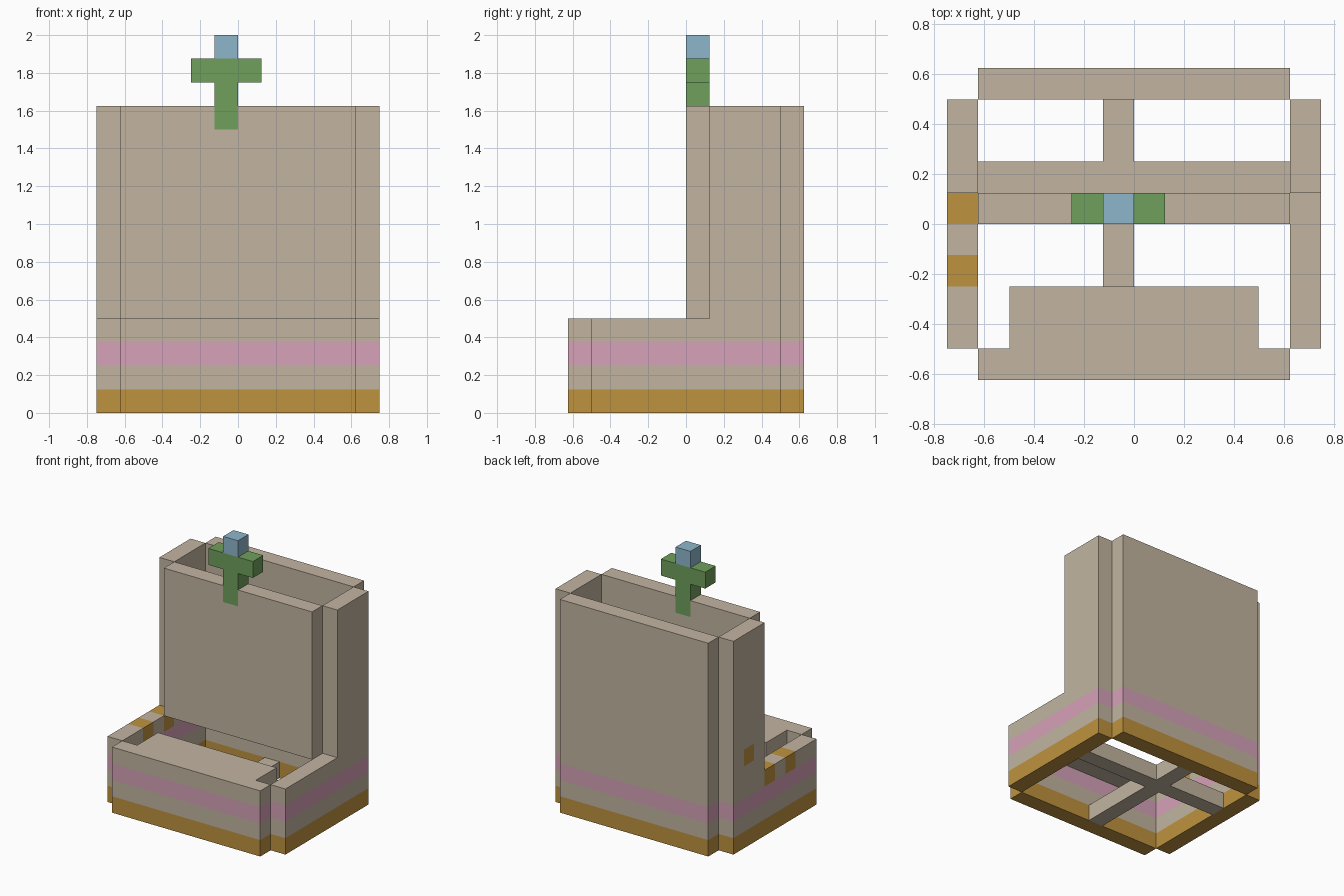
import bpy, bmesh
from mathutils import Vector

if "Cube" in bpy.data.objects:
    bpy.data.objects.remove(bpy.data.objects["Cube"])

U = 0.125  # one block; all measurements below are in blocks


def make_mat(name, rgb):
    m = bpy.data.materials.new(name)
    m.diffuse_color = (*rgb, 1)
    m.use_nodes = True
    m.node_tree.nodes["Principled BSDF"].inputs["Base Color"].default_value = m.diffuse_color
    return m


STONE = make_mat("stone", (0.54, 0.46, 0.355))
WOOD = make_mat("orange_wood", (0.52, 0.29, 0.05))
PINK = make_mat("pink_band", (0.67, 0.36, 0.48))
GREEN = make_mat("green", (0.16, 0.35, 0.107))
BLUE = make_mat("blue", (0.27, 0.47, 0.60))

ALL = (-9, 9)
BANDS = [(ALL, ALL, (0, 1), WOOD), (ALL, ALL, (2, 3), PINK)]


def prism(name, profile, axis, lo, hi, base=STONE, paint=()):
    """Extrude a profile along an axis, then cut and colour painted regions."""
    bm = bmesh.new()
    verts = []
    for a, b in profile:
        p = [a, b]
        p.insert(axis, lo)
        verts.append(bm.verts.new(p))
    face = bm.faces.new(verts)
    ext = bmesh.ops.extrude_face_region(bm, geom=[face])
    move = Vector((0, 0, 0))
    move[axis] = hi - lo
    bmesh.ops.translate(bm, vec=move, verts=[g for g in ext["geom"] if isinstance(g, bmesh.types.BMVert)])
    for region in paint:
        for i in range(3):
            if region[i] == ALL:
                continue
            for level in region[i]:
                co, no = Vector((0, 0, 0)), Vector((0, 0, 0))
                co[i], no[i] = level, 1
                bmesh.ops.bisect_plane(bm, geom=bm.verts[:] + bm.edges[:] + bm.faces[:],
                                       dist=1e-4, plane_co=co, plane_no=no)
    mats = [base]
    for region in paint:
        if region[3] not in mats:
            mats.append(region[3])
        for f in bm.faces:
            c = f.calc_center_median()
            if all(region[i][0] - 1e-3 <= c[i] <= region[i][1] + 1e-3 for i in range(3)):
                # skip faces that only touch the top of a region
                if not (f.normal.length and abs(c[2] - region[2][0]) < 1e-3 and region[2][0] > 0):
                    f.material_index = mats.index(region[3])
    bmesh.ops.recalc_face_normals(bm, faces=bm.faces[:])
    bmesh.ops.scale(bm, vec=(U, U, U), verts=bm.verts[:])
    me = bpy.data.meshes.new(name)
    bm.to_mesh(me)
    bm.free()
    for m in mats:
        me.materials.append(m)
    ob = bpy.data.objects.new(name, me)
    bpy.context.collection.objects.link(ob)
    return ob


def block(name, x, y, z, **kw):
    rect = [(x[0], y[0]), (x[1], y[0]), (x[1], y[1]), (x[0], y[1])]
    return prism(name, rect, 2, z[0], z[1], **kw)


# low front wall and tall back wall with colour bands
block("front_wall", (-5, 5), (-5, -4), (0, 4), paint=BANDS)
block("back_wall", (-5, 5), (4, 5), (0, 13), paint=BANDS)

# L-shaped side walls; the left one carries three odd wooden blocks
side = [(-4, 0), (4, 0), (4, 13), (1, 13), (1, 4), (-4, 4)]
odd = [(ALL, (0, 1), (3, 4), WOOD), (ALL, (-2, -1), (3, 4), WOOD), (ALL, (2, 3), (5, 6), WOOD)]
prism("right_wall", side, 0, 5, 6, paint=BANDS)
prism("left_wall", side, 0, -6, -5, paint=BANDS + odd)

# tower front, with the foot of the ornament set into it
block("tower_front", (-5, 5), (0, 1), (4, 13), paint=[((-1, 0), ALL, (12, 13), GREEN)])

# porch slab behind the low front wall
block("porch_slab", (-4, 4), (-4, -2), (3, 4))

# crossed floor beams
beams = [(-1, -4), (0, -4), (0, 1), (5, 1), (5, 2), (0, 2),
         (0, 4), (-1, 4), (-1, 2), (-5, 2), (-5, 1), (-1, 1)]
prism("floor_beams", beams, 2, 0, 1)

# cross-shaped ornament with a blue tip
cross = [(-1, 13), (0, 13), (0, 14), (1, 14), (1, 15), (0, 15),
         (0, 16), (-1, 16), (-1, 15), (-2, 15), (-2, 14), (-1, 14)]
prism("roof_ornament", cross, 1, 0, 1, base=GREEN, paint=[(ALL, ALL, (15, 16), BLUE)])
